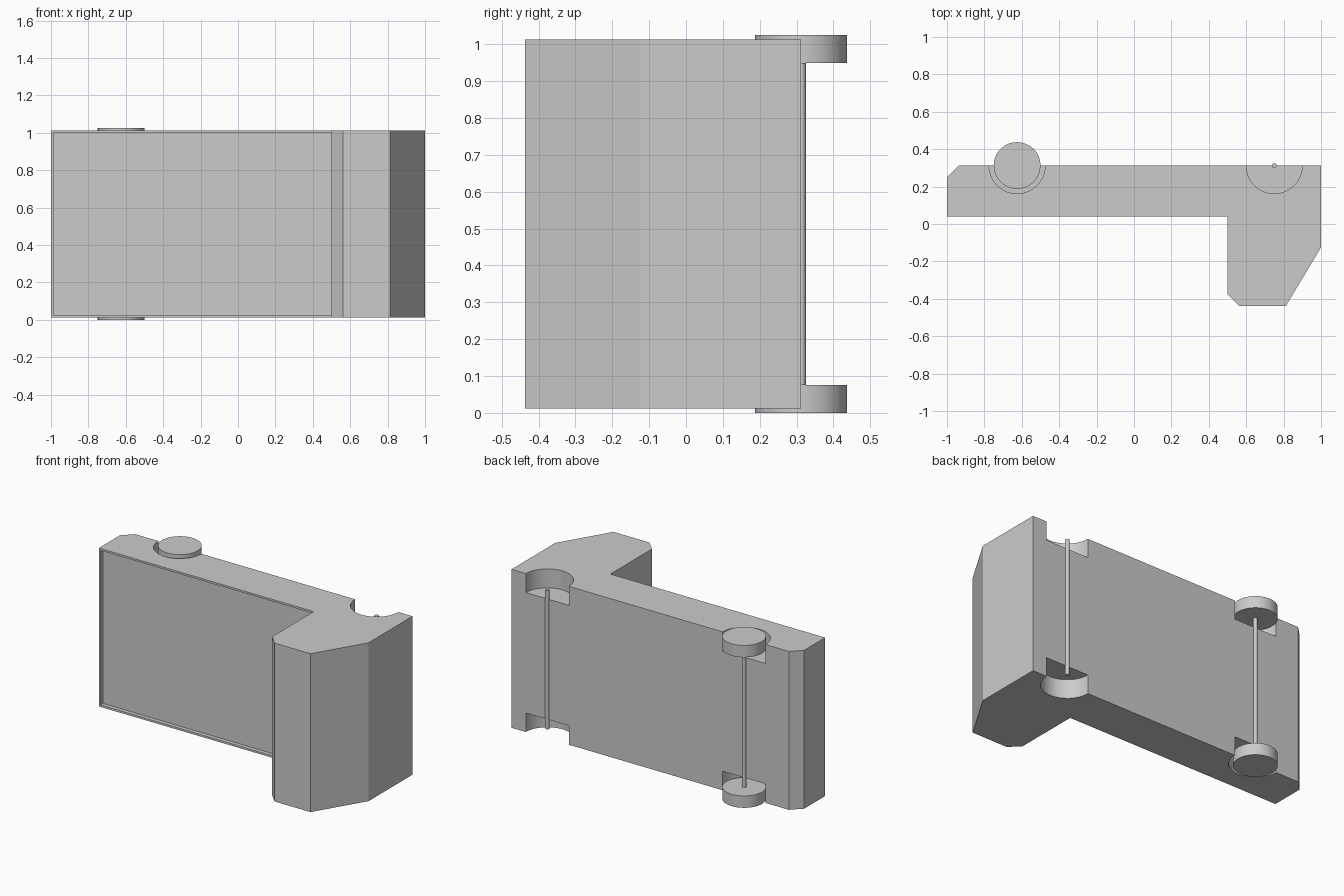
import bpy
import bmesh
import math

default = bpy.data.objects.get("Cube")
if default:
    bpy.data.objects.remove(default, do_unlink=True)

grey = bpy.data.materials.new("plain_grey")
grey.use_nodes = True
grey.diffuse_color = (0.6, 0.6, 0.6, 1)
grey.node_tree.nodes["Principled BSDF"].inputs["Base Color"].default_value = (0.6, 0.6, 0.6, 1)

BOTTOM, TOP = 0.0125, 1.0125      # sides of the body
BACK = 0.3125                     # flat underside, also the axle line
AXLES = {"rear": -0.625, "front": 0.75}


def prism(name, outline, z0, z1):
    """Extrude an outline in the ground plane from z0 to z1."""
    bm = bmesh.new()
    base = bm.faces.new([bm.verts.new((x, y, z0)) for x, y in outline])
    top = bmesh.ops.extrude_face_region(bm, geom=[base])["geom"]
    bmesh.ops.translate(bm, vec=(0, 0, z1 - z0),
                        verts=[v for v in top if isinstance(v, bmesh.types.BMVert)])
    bmesh.ops.recalc_face_normals(bm, faces=bm.faces)
    mesh = bpy.data.meshes.new(name)
    bm.to_mesh(mesh)
    bm.free()
    mesh.materials.append(grey)
    obj = bpy.data.objects.new(name, mesh)
    bpy.context.collection.objects.link(obj)
    return obj


def disc(name, x, radius, z0, z1, sides=64):
    """Upright cylinder centred on the axle line."""
    angles = [math.tau * i / sides for i in range(sides)]
    return prism(name, [(x + radius * math.cos(a), BACK + radius * math.sin(a))
                        for a in angles], z0, z1)


def activate(obj):
    bpy.ops.object.select_all(action="DESELECT")
    obj.select_set(True)
    bpy.context.view_layer.objects.active = obj


def smooth(obj):
    activate(obj)
    bpy.ops.object.shade_smooth_by_angle(angle=math.radians(25))


def cut(obj, cutter):
    cutter.hide_render = True
    mod = obj.modifiers.new("cut", "BOOLEAN")
    mod.operation = "DIFFERENCE"
    mod.solver = "EXACT"
    mod.object = cutter
    activate(obj)
    bpy.ops.object.modifier_apply(modifier=mod.name)
    bpy.data.objects.remove(cutter, do_unlink=True)


# Truck body: long bed with a tall chamfered cab
body = prism("truck_body", [
    (-1, 0.04), (0.5, 0.04), (0.5, -0.375), (0.5625, -0.4375), (0.8125, -0.4375),
    (1, -0.125), (1, BACK), (-0.9375, BACK), (-1, 0.25)], BOTTOM, TOP)

# Shallow recess in the bed, up to the cab wall
cut(body, prism("bed_recess_cutter", [
    (-0.9875, -0.1), (0.5, -0.1), (0.5, 0.065), (-0.9875, 0.065)],
    BOTTOM + 0.0125, TOP - 0.0125))

# Wheel wells at all four corners
for x in AXLES.values():
    for z0, z1 in ((BOTTOM - 0.1, BOTTOM + 0.12), (TOP - 0.12, TOP + 0.1)):
        cut(body, disc("well_cutter", x, 0.15, z0, z1))
smooth(body)

# Axles, with wheels on the rear one only
for place, x in AXLES.items():
    smooth(disc(place + "_axle", x, 0.0125, 0.075, 0.95, 24))
for side, z in (("lower", 0), ("upper", 0.95)):
    smooth(disc("rear_wheel_" + side, AXLES["rear"], 0.125, z, z + 0.075))
